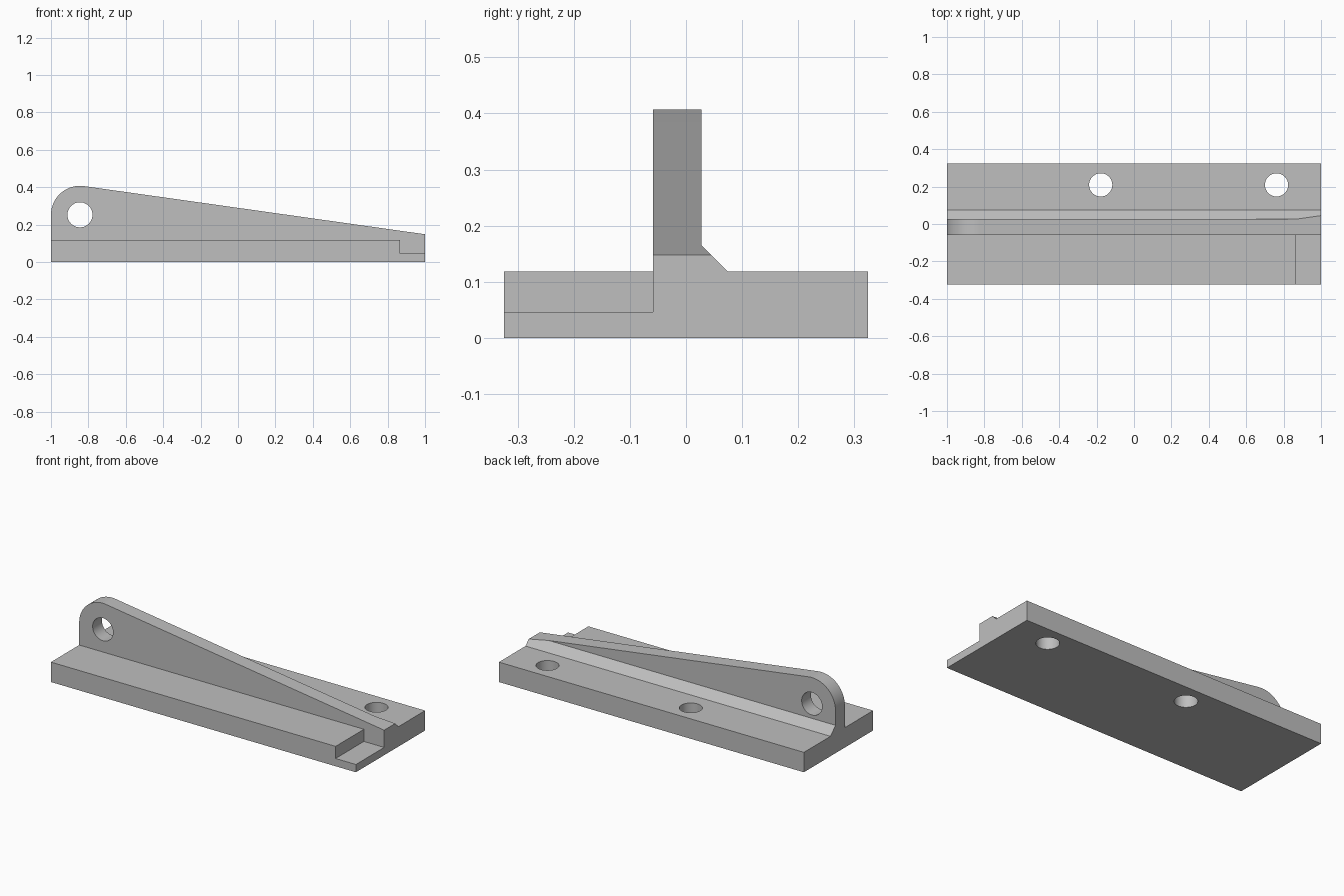
import bpy, bmesh, math
from mathutils import Vector

if "Cube" in bpy.data.objects:
    bpy.data.objects.remove(bpy.data.objects["Cube"])

steel = bpy.data.materials.new("light grey")
steel.use_nodes = True
GREY = (0.52, 0.52, 0.52, 1)
steel.diffuse_color = GREY
steel.node_tree.nodes["Principled BSDF"].inputs["Base Color"].default_value = GREY


def prism(name, outline, direction):
    """Extrude a closed outline along a direction."""
    bm = bmesh.new()
    face = bm.faces.new([bm.verts.new(p) for p in outline])
    ext = bmesh.ops.extrude_face_region(bm, geom=[face])["geom"]
    bmesh.ops.translate(bm, vec=Vector(direction),
                        verts=[e for e in ext if isinstance(e, bmesh.types.BMVert)])
    bmesh.ops.recalc_face_normals(bm, faces=bm.faces)
    mesh = bpy.data.meshes.new(name)
    bm.to_mesh(mesh)
    bm.free()
    mesh.materials.append(steel)
    ob = bpy.data.objects.new(name, mesh)
    bpy.context.collection.objects.link(ob)
    return ob


def combine(target, tool, operation):
    """Apply a boolean and discard the tool."""
    tool.hide_render = True
    mod = target.modifiers.new("cut", 'BOOLEAN')
    mod.operation, mod.solver, mod.object = operation, 'EXACT', tool
    bpy.context.view_layer.objects.active = target
    bpy.ops.object.modifier_apply(modifier=mod.name)
    bpy.data.objects.remove(tool)


def arc(radius, start, end, steps):
    angles = [math.radians(start + (end - start) * i / steps) for i in range(steps + 1)]
    return [(radius * math.cos(a), radius * math.sin(a)) for a in angles]


# Main dimensions
half_w, base_h = 0.324, 0.118
rib_front, rib_back, gusset = -0.059, 0.028, 0.047
pin_x, pin_z, nose_r = -0.845, 0.252, 0.155

# T section with a sloped gusset behind the rib, run along the length
section = [(-half_w, 0), (half_w, 0), (half_w, base_h),
           (rib_back + gusset, base_h), (rib_back, base_h + gusset),
           (rib_back, 0.5), (rib_front, 0.5), (rib_front, base_h), (-half_w, base_h)]
bracket = prism("tapered_rib_bracket", [(-1, y, z) for y, z in section], (2, 0, 0))

# Side silhouette: rounded nose, then a straight taper
nose = [(pin_x + x, pin_z + z) for x, z in arc(nose_r, 82, 180, 32)]
side = [(-1, -0.1), (1.1, -0.1), (1.1, 0.134)] + nose
combine(bracket, prism("side_trim", [(x, -0.5, z) for x, z in side], (0, 1, 0)), 'INTERSECT')

# Corner notch in the front flange
notch = [(0.867, -0.5), (1.1, -0.5), (1.1, rib_front), (0.867, rib_front)]
combine(bracket, prism("notch_cutter", [(x, y, 0.046) for x, y in notch], (0, 0, 0.5)), 'DIFFERENCE')

# Pin hole through the rib
pin = [(pin_x + x, -0.5, pin_z + z) for x, z in arc(0.067, 0, 360, 48)[:-1]]
combine(bracket, prism("pin_cutter", pin, (0, 1, 0)), 'DIFFERENCE')

# Bolt holes through the back flange
for hole_x in (-0.178, 0.762):
    bolt = [(hole_x + x, 0.209 + y, -0.1) for x, y in arc(0.062, 0, 360, 48)[:-1]]
    combine(bracket, prism("bolt_cutter", bolt, (0, 0, 0.4)), 'DIFFERENCE')

bpy.ops.object.select_all(action='DESELECT')
bracket.select_set(True)
bpy.context.view_layer.objects.active = bracket
bpy.ops.object.shade_smooth_by_angle(angle=math.radians(20))
